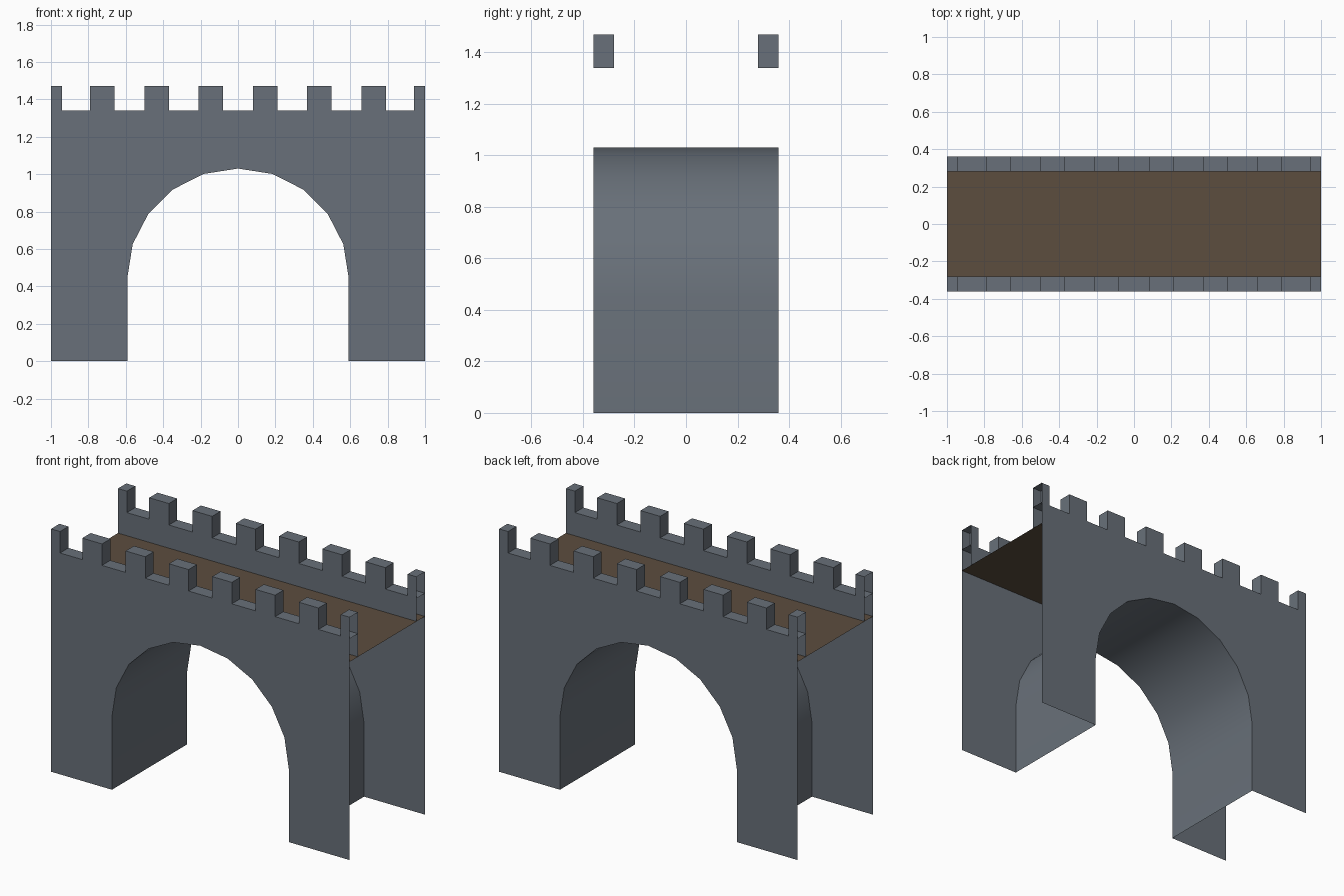
import bpy, bmesh, math

if "Cube" in bpy.data.objects:
    bpy.data.objects.remove(bpy.data.objects["Cube"])

HALF_D, INNER = 0.36, 0.28          # outer and inner faces of the side walls
DECK, CREST, TOP = 1.20, 1.34, 1.47
RAD, SPRING, RISE = 0.592, 0.445, 0.585
PITCH, HALF_M = 0.29, 0.066


def material(name, color):
    m = bpy.data.materials.new(name)
    m.diffuse_color = (*color, 1)
    m.use_nodes = True
    m.node_tree.nodes["Principled BSDF"].inputs["Base Color"].default_value = m.diffuse_color
    return m


stone = material("grey stone", (0.140, 0.163, 0.192))
wood = material("brown deck", (0.107, 0.075, 0.049))


def make(name, faces, mat):
    """Build an object from (point list, outward direction) faces."""
    bm = bmesh.new()
    for pts, out in faces:
        f = bm.faces.new([bm.verts.new(p) for p in pts])
        f.normal_update()
        if sum(a * b for a, b in zip(f.normal, out)) < 0:
            f.normal_flip()
    bmesh.ops.remove_doubles(bm, verts=bm.verts[:], dist=1e-4)
    mesh = bpy.data.meshes.new(name)
    bm.to_mesh(mesh)
    bm.free()
    mesh.materials.append(mat)
    ob = bpy.data.objects.new(name, mesh)
    bpy.context.collection.objects.link(ob)
    return ob


# Arch outline, left foot to right foot
arch = [(-RAD, 0)]
for i in range(11):
    a = math.pi - math.pi * i / 10
    arch.append((RAD * math.cos(a), SPRING + RISE * math.sin(a)))
arch.append((RAD, 0))

# Crenellated top outline, left to right, with half merlons at both ends
crest = [(-1, TOP), (-1 + 0.06, TOP), (-1 + 0.06, CREST)]
for k in range(6):
    c = (k - 2.5) * PITCH
    crest += [(c - HALF_M, CREST), (c - HALF_M, TOP), (c + HALF_M, TOP), (c + HALF_M, CREST)]
crest += [(1 - 0.06, CREST), (1 - 0.06, TOP), (1, TOP)]

# Side walls with parapets, front and back
for s, side in ((-1, "front"), (1, "back")):
    yo, yi = s * HALF_D, s * INNER
    outer = [(-1, 0)] + crest + [(1, 0)] + arch[::-1]
    inner = [(-1, DECK)] + crest + [(1, DECK)]
    make(side + "_wall", [([(x, yo, z) for x, z in outer], (0, s, 0))], stone)
    faces = [([(x, yi, z) for x, z in inner], (0, -s, 0))]
    for (x0, z0), (x1, z1) in zip(crest, crest[1:]):
        faces.append(([(x0, yo, z0), (x1, yo, z1), (x1, yi, z1), (x0, yi, z0)],
                      (z0 - z1, 0, x1 - x0)))
    # Ledge inside the open end merlons
    for e in (-1, 1):
        faces.append(([(e, yo, CREST), (e * 0.94, yo, CREST),
                       (e * 0.94, yi, CREST), (e, yi, CREST)], (0, 0, 1)))
    make(side + "_parapet", faces, stone)

# Arch soffit, smooth around the curve
soffit = []
for (x0, z0), (x1, z1) in zip(arch, arch[1:]):
    soffit.append(([(x0, -HALF_D, z0), (x1, -HALF_D, z1), (x1, HALF_D, z1), (x0, HALF_D, z0)],
                   (z1 - z0, 0, x0 - x1)))
ob = make("arch_soffit", soffit, stone)
for p in ob.data.polygons:
    p.use_smooth = True

# Walkway deck
make("walkway_deck", [([(-1, -HALF_D, DECK), (1, -HALF_D, DECK),
                        (1, HALF_D, DECK), (-1, HALF_D, DECK)], (0, 0, 1))], wood)
